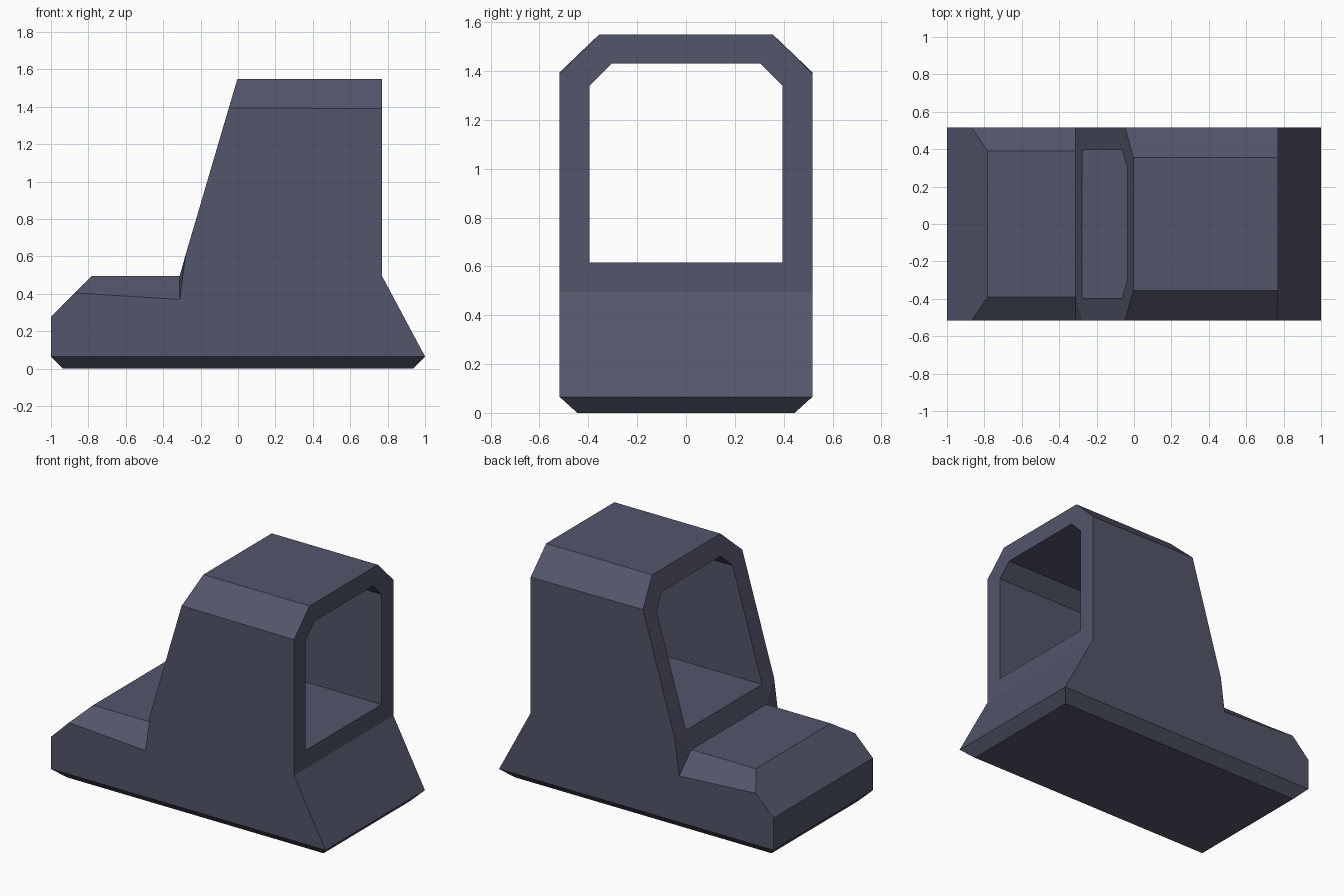
import bpy, bmesh

if "Cube" in bpy.data.objects:
    bpy.data.objects.remove(bpy.data.objects["Cube"])

paint = bpy.data.materials.new("slate blue")
paint.diffuse_color = (0.085, 0.092, 0.145, 1)
paint.use_nodes = True
paint.node_tree.nodes["Principled BSDF"].inputs["Base Color"].default_value = paint.diffuse_color


def make_object(name, bm):
    bmesh.ops.recalc_face_normals(bm, faces=bm.faces)
    mesh = bpy.data.meshes.new(name)
    bm.to_mesh(mesh)
    bm.free()
    obj = bpy.data.objects.new(name, mesh)
    bpy.context.collection.objects.link(obj)
    mesh.materials.append(paint)
    return obj


# Half body: outer side outline (0-8), then inner chamfer corners (9-14)
W = 0.517
outline = [(-1, .065), (1, .065), (.77, .495), (.77, 1.39), (-.048, 1.395),
           (-.28, .61), (-.312, .37), (-.87, .405), (-1, .277)]
corners = [(-.935, .445, 0), (.935, .445, 0), (.77, .355, 1.55),
           (-.003, .355, 1.55), (-.312, .39, .495), (-.782, .39, .495)]
half = [(x, W, z) for x, z in outline] + corners

bm = bmesh.new()
left = [bm.verts.new(p) for p in half]
right = [bm.verts.new((x, -y, z)) for x, y, z in half]

# Flat sides and their chamfers, mirrored
for side in (left, right):
    for face in (range(9), (0, 1, 10, 9), (3, 11, 12, 4), (6, 13, 14, 7), (5, 13, 6)):
        bm.faces.new([side[i] for i in face])

# Faces running across the width
for path in ((9, 10), (10, 1), (1, 2), (2, 3, 11), (11, 12), (12, 4, 5, 13),
             (13, 14), (14, 7, 8), (8, 0), (0, 9)):
    bm.faces.new([left[i] for i in path] + [right[i] for i in reversed(path)])
body = make_object("cab_body", bm)

# Opening running lengthwise through the cab
bm = bmesh.new()
section = [(-.395, .615), (.395, .615), (.395, 1.34), (.305, 1.43), (-.305, 1.43), (-.395, 1.34)]
face = bm.faces.new([bm.verts.new((-1.2, y, z)) for y, z in section])
ext = bmesh.ops.extrude_face_region(bm, geom=[face])
bmesh.ops.translate(bm, vec=(2.4, 0, 0),
                    verts=[v for v in ext["geom"] if isinstance(v, bmesh.types.BMVert)])
# keep the starting cap so the cutter is closed
if not face.is_valid or any(len(e.link_faces) < 2 for e in bm.edges):
    bmesh.ops.holes_fill(bm, edges=bm.edges[:])
cutter = make_object("opening_cutter", bm)
cutter.hide_render = True

# Cut the opening, then discard the cutter
mod = body.modifiers.new("opening", "BOOLEAN")
mod.operation = "DIFFERENCE"
mod.solver = "EXACT"
mod.object = cutter
bpy.context.view_layer.objects.active = body
bpy.ops.object.modifier_apply(modifier=mod.name)
bpy.data.objects.remove(cutter)
